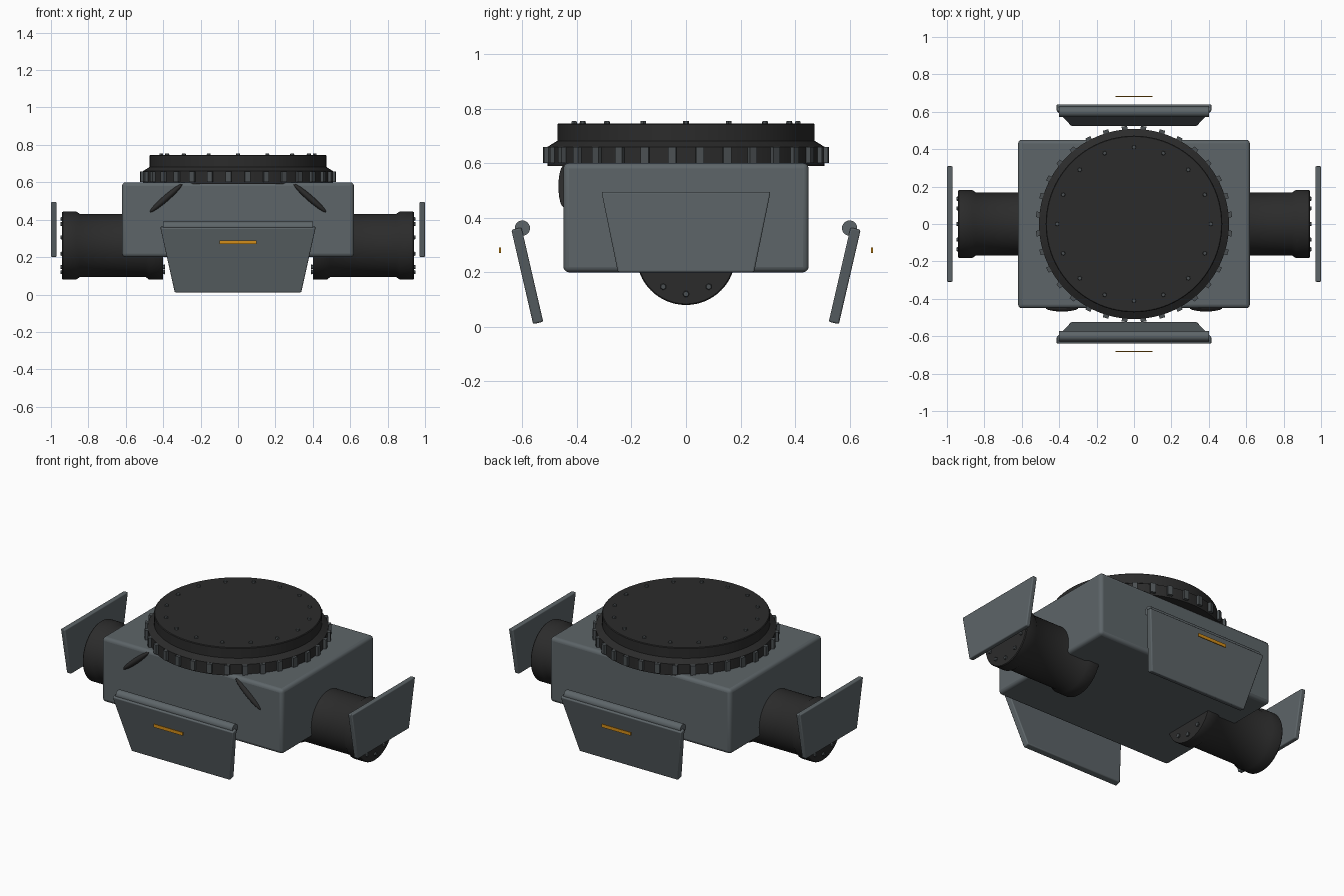
import bpy, bmesh, math
from mathutils import Matrix, Vector

if "Cube" in bpy.data.objects:
    bpy.data.objects.remove(bpy.data.objects["Cube"], do_unlink=True)


def make_material(name, rgb):
    mat = bpy.data.materials.new(name)
    mat.use_nodes = True
    mat.diffuse_color = (*rgb, 1)
    mat.node_tree.nodes["Principled BSDF"].inputs["Base Color"].default_value = (*rgb, 1)
    return mat


ARMOUR = make_material("armour grey", (0.11, 0.13, 0.14))
BLACK = make_material("matte black", (0.024, 0.024, 0.024))
STEEL = make_material("dark steel", (0.07, 0.08, 0.085))
AMBER = make_material("amber light", (0.65, 0.27, 0.01))


def finish(name, bm, mat, bevel=0, matrix=None):
    """Turn a bmesh into an object with sharp-edged smooth shading."""
    bmesh.ops.recalc_face_normals(bm, faces=bm.faces)
    if matrix:
        bm.transform(matrix)
    mesh = bpy.data.meshes.new(name)
    bm.to_mesh(mesh)
    bm.free()
    mesh.materials.append(mat)
    obj = bpy.data.objects.new(name, mesh)
    bpy.context.collection.objects.link(obj)
    if bevel:
        mod = obj.modifiers.new("bevel", 'BEVEL')
        mod.width, mod.segments = bevel, 3
    bpy.ops.object.select_all(action='DESELECT')
    obj.select_set(True)
    bpy.context.view_layer.objects.active = obj
    bpy.ops.object.shade_smooth_by_angle(angle=math.radians(35))
    return obj


def box(name, size, centre, mat, bevel=0):
    bm = bmesh.new()
    bmesh.ops.create_cube(bm, size=1, matrix=Matrix.Diagonal((*size, 1)))
    return finish(name, bm, mat, bevel, Matrix.Translation(centre))


def lathe(name, profile, mat, matrix=None, sides=64):
    """Spin (radius, height) points about z."""
    bm = bmesh.new()
    verts = [bm.verts.new((r, 0, z)) for r, z in profile]
    edges = [bm.edges.new(pair) for pair in zip(verts, verts[1:])]
    bmesh.ops.spin(bm, geom=verts + edges, cent=(0, 0, 0), axis=(0, 0, 1),
                   angle=math.tau, steps=sides, use_duplicate=False)
    bmesh.ops.remove_doubles(bm, verts=bm.verts, dist=0.0002)
    return finish(name, bm, mat, 0, matrix)


def bolt_circle(name, count, radius, z, matrix=None, start=0):
    """Ring of hexagonal bolt heads around z."""
    bm = bmesh.new()
    for i in range(count):
        place = Matrix.Rotation(start + math.tau * i / count, 4, 'Z') @ Matrix.Translation((radius, 0, z))
        bmesh.ops.create_cone(bm, cap_ends=True, segments=6, radius1=0.014,
                              radius2=0.010, depth=0.02, matrix=place)
    return finish(name, bm, STEEL, 0, matrix)


def trapezoid(name, top, bottom, height, thick, matrix):
    """Armour plate, hanging down from its top edge in the xz plane."""
    bm = bmesh.new()
    outline = [(-top, 0), (top, 0), (bottom, -height), (-bottom, -height)]
    face = bm.faces.new([bm.verts.new((x, -thick / 2, z)) for x, z in outline])
    out = bmesh.ops.extrude_face_region(bm, geom=[face])
    moved = [v for v in out["geom"] if isinstance(v, bmesh.types.BMVert)]
    bmesh.ops.translate(bm, verts=moved, vec=(0, thick, 0))
    return finish(name, bm, ARMOUR, 0.006, matrix)


# Main body
box("body", (1.24, 0.90, 0.40), (0, 0, 0.40), ARMOUR, 0.02)

# Turntable with its toothed rim and bolted lid
lathe("turntable", [(0, 0.59), (0.508, 0.59), (0.508, 0.66), (0.472, 0.682),
                    (0.472, 0.742), (0.468, 0.746), (0, 0.746)], BLACK, sides=96)
bm = bmesh.new()
for i in range(32):
    spot = Matrix.Rotation(math.tau * (i + 0.5) / 32, 4, 'Z') @ Matrix.Translation((0.508, 0, 0.63))
    bmesh.ops.create_cube(bm, size=1, matrix=spot @ Matrix.Diagonal((0.034, 0.03, 0.058, 1)))
finish("turntable_teeth", bm, STEEL)
bolt_circle("turntable_bolts", 16, 0.41, 0.745)

# Side arms, end bolts and outer plates
for side, label in ((1, "left"), (-1, "right")):
    along = Matrix.Translation((0, 0, 0.262)) @ Matrix.Rotation(side * math.pi / 2, 4, 'Y')
    lathe(label + "_arm", [(0, 0.40), (0.18, 0.40), (0.182, 0.405), (0.182, 0.475),
                           (0.168, 0.495), (0.168, 0.845), (0.182, 0.865),
                           (0.182, 0.935), (0.178, 0.94), (0, 0.94)], BLACK, along)
    bolt_circle(label + "_arm_outer_bolts", 10, 0.142, 0.94, along)
    bolt_circle(label + "_arm_inner_bolts", 10, 0.142, 0.40, along)
    trapezoid(label + "_side_plate", 0.31, 0.25, 0.295, 0.03,
              Matrix.Translation((side * 0.985, 0, 0.495)) @ Matrix.Rotation(math.pi / 2, 4, 'Z'))

    # Slanted slim grip on the front face
    bm = bmesh.new()
    bmesh.ops.create_uvsphere(bm, u_segments=24, v_segments=16, radius=1,
                              matrix=Matrix.Diagonal((0.115, 0.02, 0.017, 1)))
    finish(label + "_front_grip", bm, BLACK, 0,
           Matrix.Translation((side * 0.385, -0.448, 0.515)) @ Matrix.Rotation(side * math.radians(41), 4, 'Y'))

# Tilted front and back plates, hinge rods and light strips
for turn, label in ((0, "front"), (math.pi, "back")):
    spin = Matrix.Rotation(turn, 4, 'Z')
    tilt = Matrix.Translation((0, -0.622, 0.36)) @ Matrix.Rotation(math.radians(13), 4, 'X')
    trapezoid(label + "_plate", 0.415, 0.338, 0.355, 0.038, spin @ tilt)
    rod = Matrix.Translation((0, -0.60, 0.362)) @ Matrix.Rotation(math.pi / 2, 4, 'Y')
    lathe(label + "_hinge_rod", [(0, -0.40), (0.028, -0.40), (0.028, 0.40), (0, 0.40)],
          ARMOUR, spin @ rod, 24)
    box(label + "_light_strip", (0.20, 0.006, 0.02), spin @ Vector((0, -0.682, 0.28)), AMBER)
